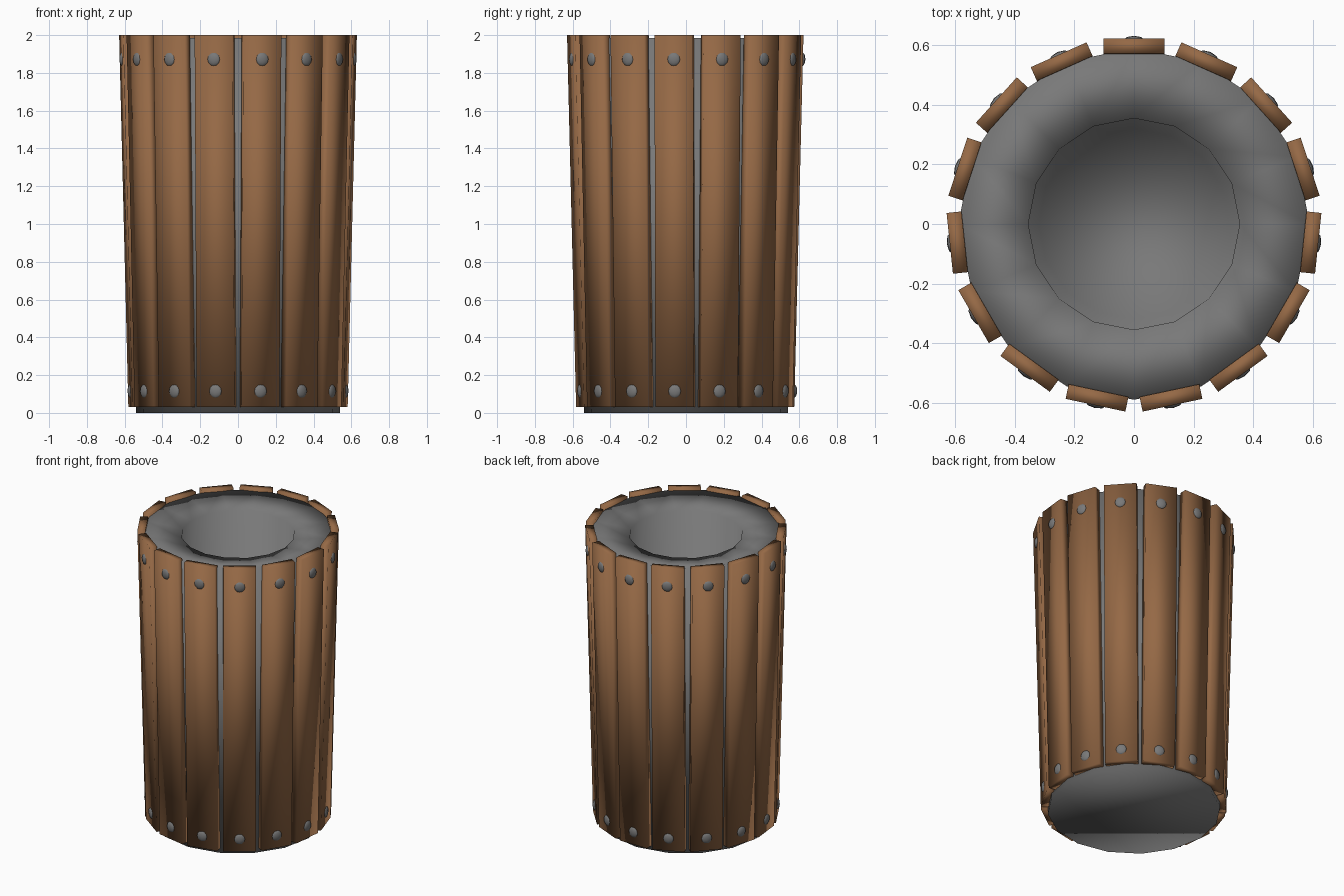
import bpy, bmesh, math
from mathutils import Matrix, Vector

cube = bpy.data.objects.get("Cube")
if cube:
    bpy.data.objects.remove(cube)


def material(name, color):
    mat = bpy.data.materials.new(name)
    mat.use_nodes = True
    mat.diffuse_color = (*color, 1)
    mat.node_tree.nodes["Principled BSDF"].inputs["Base Color"].default_value = (*color, 1)
    return mat


wood = material("brown wood", (0.30, 0.14, 0.06))
metal = material("grey metal", (0.19, 0.19, 0.19))


def add_object(name, bm, mat, matrix=Matrix()):
    bmesh.ops.recalc_face_normals(bm, faces=bm.faces)
    for face in bm.faces:
        face.smooth = True
    mesh = bpy.data.meshes.new(name)
    bm.to_mesh(mesh)
    bm.free()
    mesh.materials.append(mat)
    obj = bpy.data.objects.new(name, mesh)
    obj.matrix_world = matrix
    bpy.context.collection.objects.link(obj)
    return obj


# Tapered bin liner: floor, outer wall, sloping rim, opening and deep inner wall
SIDES = 16
profile = [(0.54, 0), (0.59, 1.985), (0.355, 1.95), (0.32, 0.1)]
bm = bmesh.new()
rings = []
for radius, z in profile:
    rings.append([bm.verts.new((radius * math.cos(math.tau * i / SIDES),
                                radius * math.sin(math.tau * i / SIDES), z))
                  for i in range(SIDES)])
for low, high in zip(rings, rings[1:]):
    for i in range(SIDES):
        j = (i + 1) % SIDES
        bm.faces.new((low[i], low[j], high[j], high[i]))
bm.faces.new(rings[0])
bm.faces.new(rings[-1])
add_object("bin_liner", bm, metal)

# Leaning slats around the liner, each with a rivet near both ends
SLATS = 15
BOTTOM, TOP = 0.03, 2.0
R_BOTTOM, R_TOP = 0.573, 0.622
WIDTH, THICK = 0.205, 0.05
lean = math.atan2(R_TOP - R_BOTTOM, TOP - BOTTOM)


def outer_radius(z):
    return R_BOTTOM + (R_TOP - R_BOTTOM) * (z - BOTTOM) / (TOP - BOTTOM)


for n in range(SLATS):
    turn = Matrix.Rotation(math.pi / 2 + math.tau * n / SLATS, 4, 'Z')
    bm = bmesh.new()
    bmesh.ops.create_cube(bm, size=1)
    for v in bm.verts:
        z = TOP if v.co.z > 0 else BOTTOM
        v.co = Vector((outer_radius(z) + (v.co.x - 0.5) * THICK, v.co.y * WIDTH, z))
    add_object(f"slat_{n + 1}", bm, wood, turn)

    for label, z in (("bottom", 0.115), ("top", 1.872)):
        bm = bmesh.new()
        bmesh.ops.create_uvsphere(bm, u_segments=8, v_segments=6, radius=0.036)
        place = Matrix.Translation((outer_radius(z) - 0.003, 0, z))
        tilt = Matrix.Rotation(lean, 4, 'Y')
        flatten = Matrix.Diagonal((0.45, 1, 1, 1))
        add_object(f"{label}_rivet_{n + 1}", bm, metal, turn @ place @ tilt @ flatten)
